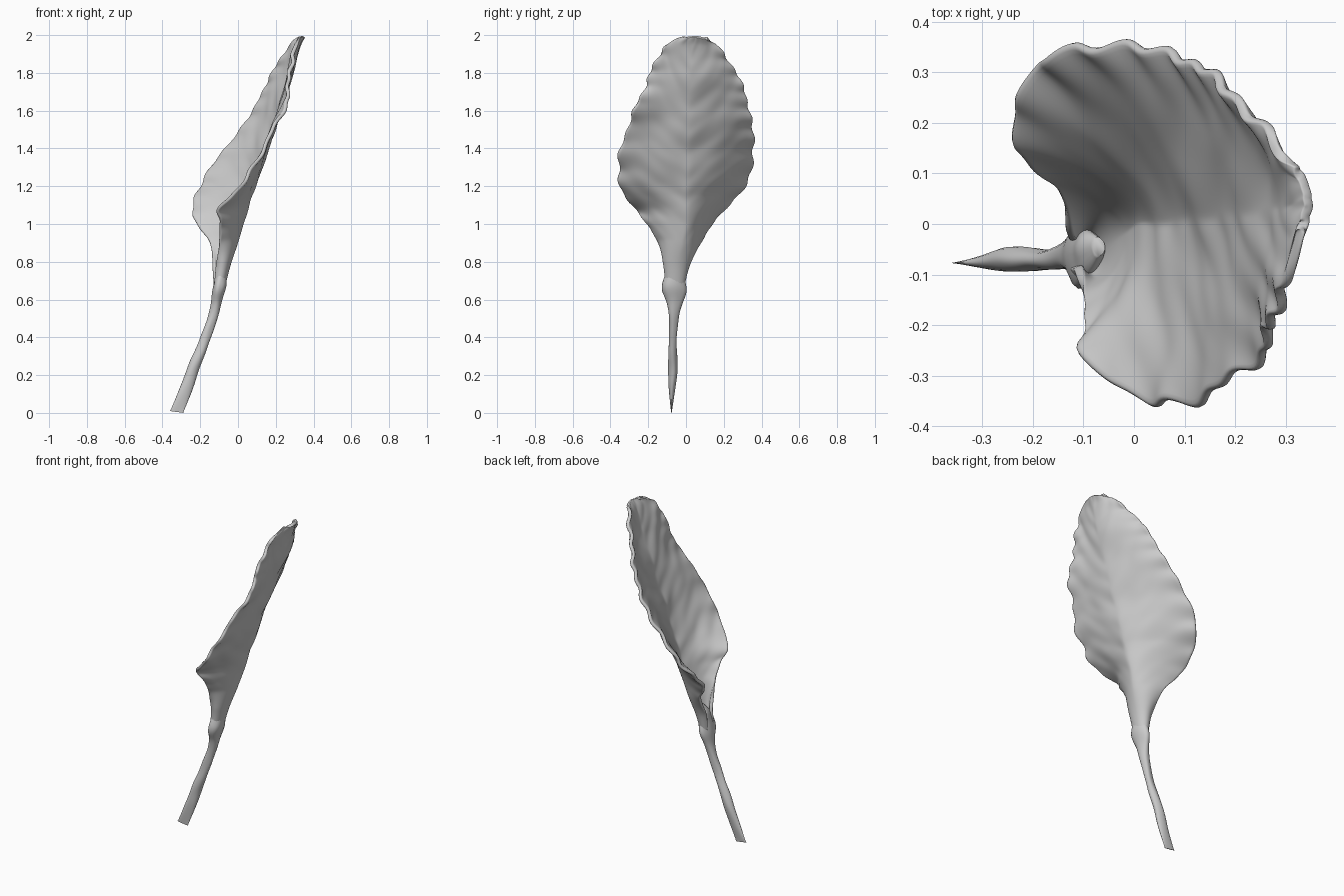
import bpy, bmesh, math
from mathutils import Vector, noise

if "Cube" in bpy.data.objects:
    bpy.data.objects.remove(bpy.data.objects["Cube"], do_unlink=True)

# Single plain material
grey = bpy.data.materials.new("leaf grey")
grey.use_nodes = True
colour = (0.6, 0.6, 0.6, 1)
grey.diffuse_color = colour
grey.node_tree.nodes["Principled BSDF"].inputs["Base Color"].default_value = colour


def sample(table, t):
    """Smooth interpolation through the rows of a table, t from 0 to 1."""
    last = len(table) - 1
    i = min(int(t * last), last - 1)
    f = t * last - i
    rows = [table[max(0, min(last, i + k))] for k in (-1, 0, 1, 2)]
    return [b + f / 2 * (c - a + f * (2*a - 5*b + 4*c - d + f * (3*(b - c) + d - a)))
            for a, b, c, d in zip(*rows)]


def grid_object(name, rings, closed):
    """Skin a list of point rows into a smooth object."""
    bm = bmesh.new()
    rows = [[bm.verts.new(p) for p in ring] for ring in rings]
    count = len(rows[0])
    for low, high in zip(rows, rows[1:]):
        for j in range(count if closed else count - 1):
            k = (j + 1) % count
            bm.faces.new((low[j], low[k], high[k], high[j]))
    if closed:
        bm.faces.new(rows[0][::-1])
        bm.faces.new(rows[-1])
    bmesh.ops.recalc_face_normals(bm, faces=bm.faces)
    mesh = bpy.data.meshes.new(name)
    bm.to_mesh(mesh)
    bm.free()
    mesh.materials.append(grey)
    obj = bpy.data.objects.new(name, mesh)
    bpy.context.collection.objects.link(obj)
    bpy.ops.object.select_all(action="DESELECT")
    bpy.context.view_layer.objects.active = obj
    obj.select_set(True)
    bpy.ops.object.shade_smooth_by_angle(angle=math.radians(60))
    return obj


# Blade: height, then x, y of the near edge, the midrib and the far edge
blade_rows = [
    (.66, -.12, -.10, -.08, -.06, -.12, -.02),
    (.78, -.11, -.11, -.05, -.05, -.13, .01),
    (.90, -.10, -.14, -.01, -.02, -.15, .07),
    (1.0, -.095, -.20, .02, 0, -.225, .13),
    (1.08, -.105, -.26, .05, 0, -.24, .20),
    (1.18, 0, -.345, .08, 0, -.205, .30),
    (1.3, .08, -.36, .115, .01, -.14, .345),
    (1.42, .15, -.34, .155, .01, -.05, .36),
    (1.54, .21, -.30, .195, .02, .04, .35),
    (1.66, .26, -.25, .24, .02, .11, .32),
    (1.78, .27, -.20, .28, .03, .18, .28),
    (1.88, .29, -.15, .30, .03, .23, .215),
    (1.95, .31, -.10, .32, .04, .28, .16),
    (1.99, .335, -.02, .345, .05, .325, .11),
]


def blade_point(t, u):
    z, xn, yn, xm, ym, xf, yf = sample(blade_rows, t)
    xe, ye = (xn, yn) if u < 0 else (xf, yf)
    w = abs(u)
    # Curled tube at the neck, opening to a shallow valley above
    fold = max(.1, min(1, (1.2 - z) / .4))
    bend = math.radians(90 + 55 * max(0, min(1, (.92 - z) / .15)))
    across = fold * math.sin(w * bend) + (1 - fold) * w
    depth = fold * (1 - math.cos(w * bend)) / (1 - math.cos(bend)) + (1 - fold) * w ** 1.3
    p = Vector((xm + (xe - xm) * depth, ym + (ye - ym) * across, z))
    # Scalloped rim, soft bumps and slanting side veins
    grow = min(1, max(0, (z - .85) / .3))
    rim = noise.noise(Vector((u * 2, 0, z * 9))) + .5 * math.sin(z * 62 + u + 2 * math.sin(z * 7))
    p.y += math.copysign(.015, u) * rim * grow * w ** 6
    p.x += .012 * rim * grow * w ** 4
    p.x += .014 * grow * noise.noise(Vector((p.y * 5, 3, z * 5)))
    p.x += .008 * grow * noise.noise(Vector((p.y * 7, 9, z * 12 - w * 3)))
    p.z += .012 * grow * noise.noise(Vector((p.y * 14, 7, z))) * max(0, t - .8) * 5
    return p


ROWS, COLS = 90, 44
blade = grid_object("leaf_blade", [
    [blade_point(i / ROWS, 2 * j / COLS - 1) for j in range(COLS + 1)]
    for i in range(ROWS + 1)], False)
thick = blade.modifiers.new("thickness", "SOLIDIFY")
thick.thickness = .02
thick.offset = 0
soft = blade.modifiers.new("rounded rim", "SUBSURF")
soft.levels = soft.render_levels = 1

# Stem: height, centre x, y, half width in x and y; wedge-shaped at the foot
stem_rows = [
    (.005, -.325, -.077, .036, .002),
    (.1, -.285, -.075, .036, .014),
    (.2, -.25, -.07, .033, .024),
    (.3, -.21, -.07, .031, .023),
    (.4, -.17, -.07, .029, .02),
    (.5, -.137, -.065, .027, .027),
    (.58, -.115, -.06, .028, .04),
    (.65, -.1, -.062, .034, .064),
    (.71, -.092, -.06, .034, .054),
    (.76, -.085, -.055, .028, .04),
    (.8, -.07, -.045, .012, .02),
]


def stem_ring(t, sides=20):
    z, x, y, rx, ry = sample(stem_rows, t)
    ring = []
    for k in range(sides):
        a = math.tau * k / sides
        c, s = math.cos(a), math.sin(a)
        lump = 1 + .2 * min(1, z * 3) * noise.noise(Vector((c, s, z * 9)))
        tilt = -.005 * c if t == 0 else 0
        ring.append((x + rx * c * lump, y + ry * s * lump, z + tilt))
    return ring


grid_object("leaf_stem", [stem_ring(i / 60) for i in range(61)], True)
